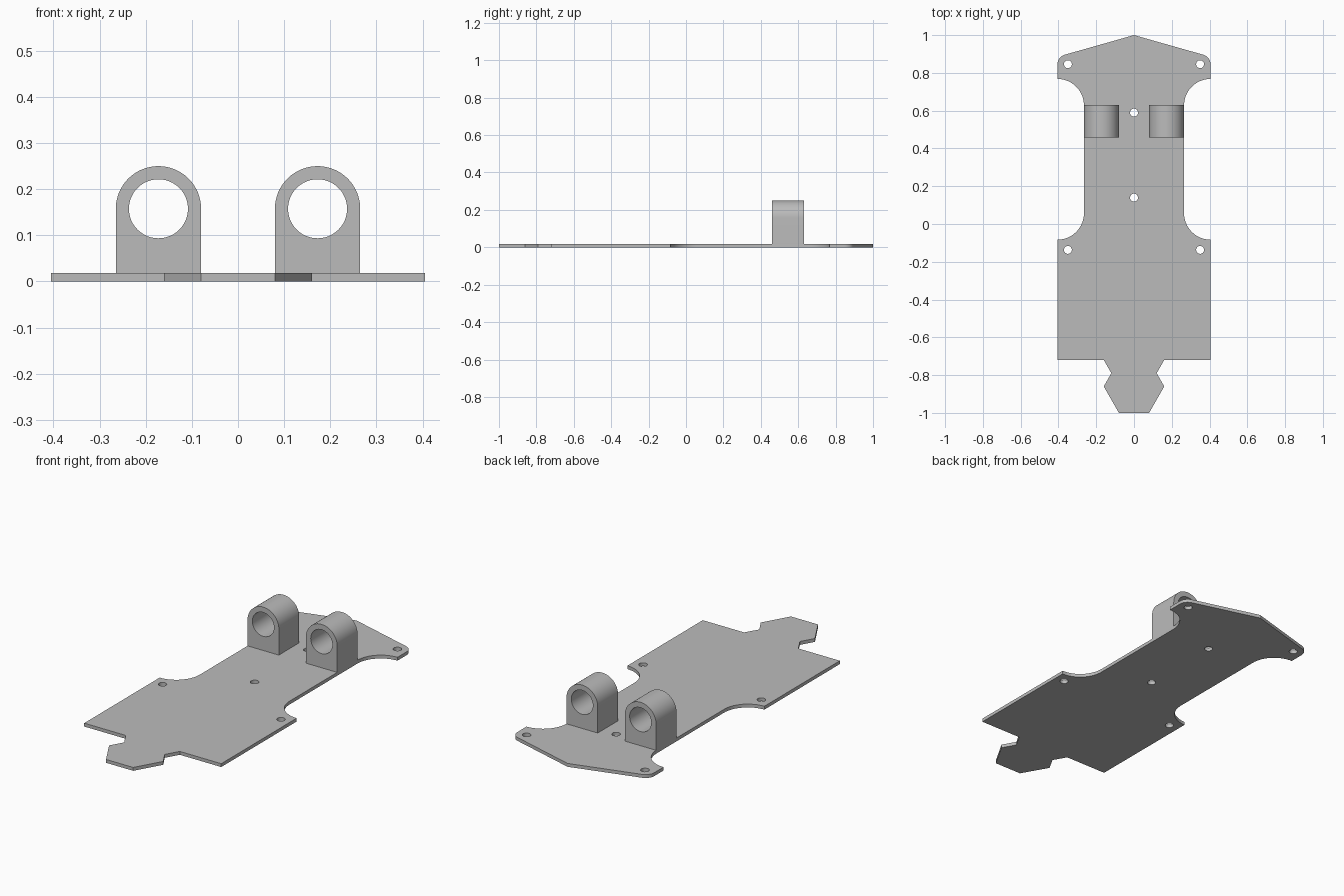
import bpy
import bmesh
from math import sin, cos, radians
from mathutils import Matrix

cube = bpy.data.objects.get("Cube")
if cube:
    bpy.data.objects.remove(cube, do_unlink=True)

grey = bpy.data.materials.new("light grey")
grey.use_nodes = True
COLOUR = (0.5, 0.5, 0.5, 1)
grey.diffuse_color = COLOUR
grey.node_tree.nodes["Principled BSDF"].inputs["Base Color"].default_value = COLOUR


def arc(cx, cy, r, start, end, steps):
    """Points on an arc, angles in degrees."""
    angles = [radians(start + (end - start) * i / steps) for i in range(steps + 1)]
    return [(cx + r * cos(a), cy + r * sin(a)) for a in angles]


def circle(cx, cy, r, steps):
    return arc(cx, cy, r, 0, 360, steps)[:-1]


def extrude_profile(name, loops, depth, matrix):
    """Fill an outline with holes, extrude it and place it as a clean mesh."""
    curve = bpy.data.curves.new(name, "CURVE")
    curve.dimensions = "2D"
    curve.fill_mode = "BOTH"
    curve.extrude = depth / 2
    for loop in loops:
        spline = curve.splines.new("POLY")
        spline.points.add(len(loop) - 1)
        for point, (x, y) in zip(spline.points, loop):
            point.co = (x, y, 0, 1)
        spline.use_cyclic_u = True
    obj = bpy.data.objects.new(name, curve)
    bpy.context.collection.objects.link(obj)
    bpy.ops.object.select_all(action="DESELECT")
    obj.select_set(True)
    bpy.context.view_layer.objects.active = obj
    bpy.ops.object.convert(target="MESH")
    obj = bpy.context.object
    obj.name = name
    mesh = obj.data
    bm = bmesh.new()
    bm.from_mesh(mesh)
    bmesh.ops.remove_doubles(bm, verts=bm.verts, dist=0.0001)
    bmesh.ops.transform(bm, matrix=matrix, verts=bm.verts)
    bmesh.ops.recalc_face_normals(bm, faces=bm.faces)
    bm.to_mesh(mesh)
    bm.free()
    mesh.materials.clear()
    mesh.materials.append(grey)
    bpy.ops.object.shade_smooth_by_angle(angle=radians(30))
    return obj


# Base plate: half outline from the front tab to the back point, then mirrored
THICK = 0.018
WIDE, WAIST = 0.405, 0.265
CUT = WIDE - WAIST
half = [(0.08, -1), (0.16, -0.86), (0.12, -0.79), (0.16, -0.72), (WIDE, -0.72)]
half += arc(WIDE, 0.057, CUT, 270, 180, 16)
half += arc(WIDE, 0.628, CUT, 180, 90, 16)
half += arc(0.353, 0.846, 0.052, 0, 75, 10)
outline = half + [(0, 1)] + [(-x, y) for x, y in reversed(half)]

# Screw holes through the plate
holes = [circle(0, y, 0.021, 24) for y in (0.14, 0.59)]
for side in (-1, 1):
    holes += [circle(side * 0.35, y, 0.021, 24) for y in (-0.137, 0.846)]

extrude_profile("base_plate", [outline] + holes, THICK,
                Matrix.Translation((0, 0, THICK / 2)))

# Pair of round-topped brackets with a through bore
RADIUS, BORE, AXIS = 0.0925, 0.064, 0.1575
bracket = [(-RADIUS, THICK), (RADIUS, THICK)] + arc(0, AXIS, RADIUS, 0, 180, 32)
for name, side in (("left_bracket", 1), ("right_bracket", -1)):
    place = Matrix.Translation((side * 0.1725, 0.545, 0)) @ Matrix.Rotation(radians(90), 4, "X")
    extrude_profile(name, [bracket, circle(0, AXIS, BORE, 48)], 0.172, place)
